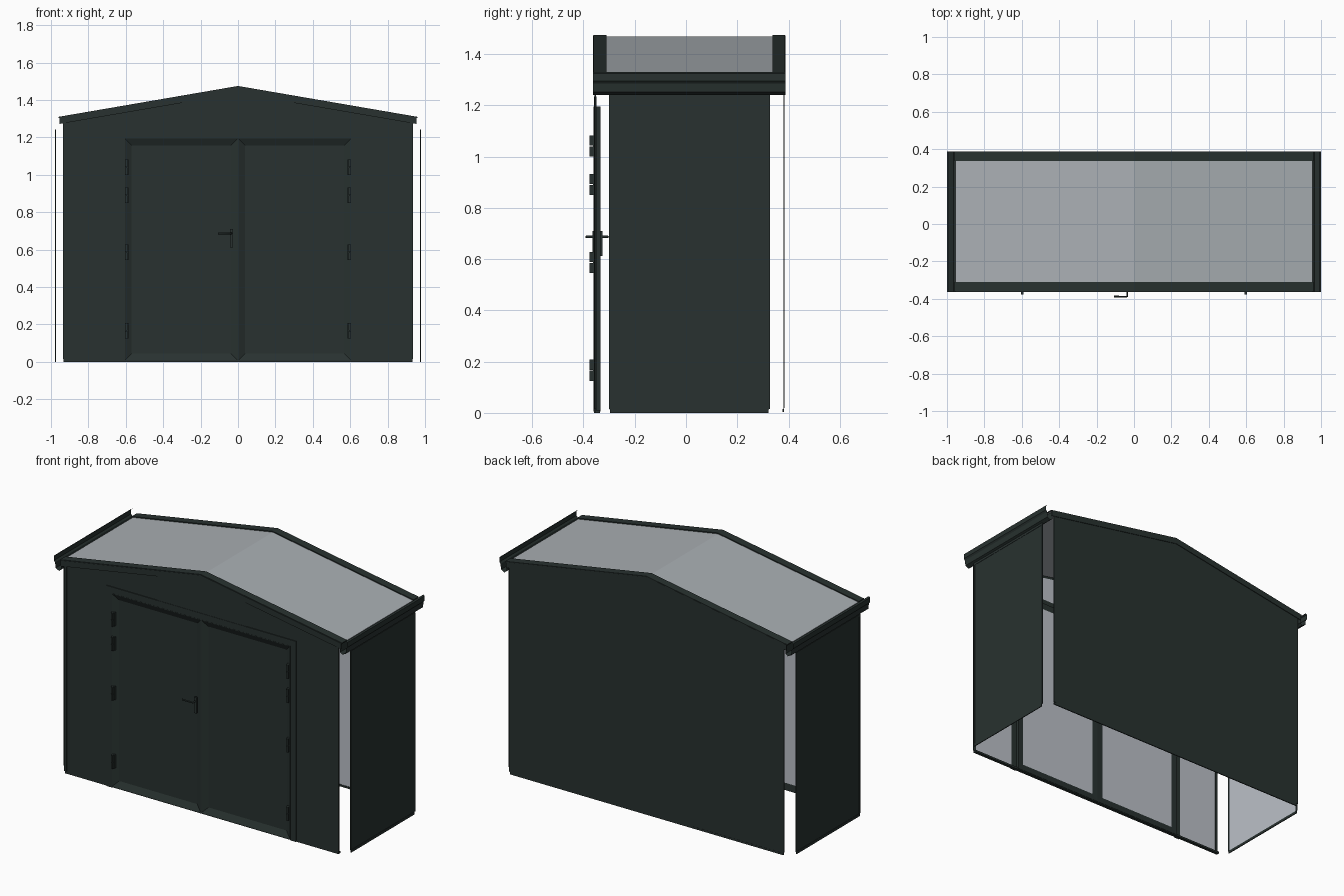
import bpy, bmesh
from mathutils import Vector

cube = bpy.data.objects.get("Cube")
if cube:
    bpy.data.objects.remove(cube, do_unlink=True)


def material(name, rgb):
    m = bpy.data.materials.new(name)
    m.use_nodes = True
    m.diffuse_color = (*rgb, 1)
    m.node_tree.nodes["Principled BSDF"].inputs["Base Color"].default_value = (*rgb, 1)
    return m


DARK = material("anthracite", (0.021, 0.031, 0.029))
LIGHT = material("pale_grey_lining", (0.50, 0.53, 0.58))
ROOF = material("roof_grey", (0.40, 0.43, 0.455))


def finish(name, bm, *mats):
    mesh = bpy.data.meshes.new(name)
    bm.to_mesh(mesh)
    bm.free()
    for m in mats:
        mesh.materials.append(m)
    ob = bpy.data.objects.new(name, mesh)
    bpy.context.collection.objects.link(ob)


def prism_mesh(outline, y0, y1):
    """Solid from an outline in x and z, running from y0 to y1."""
    bm = bmesh.new()
    face = bm.faces.new([bm.verts.new((x, y0, z)) for x, z in outline])
    new = bmesh.ops.extrude_face_region(bm, geom=[face])["geom"]
    for v in new:
        if isinstance(v, bmesh.types.BMVert):
            v.co.y = y1
    bmesh.ops.recalc_face_normals(bm, faces=bm.faces)
    bm.normal_update()
    return bm


def prism(name, outline, y0, y1, mat=DARK, lining=None):
    """Prism whose faces turned along the lining direction are pale."""
    bm = prism_mesh(outline, y0, y1)
    if lining:
        for f in bm.faces:
            f.material_index = int(f.normal.dot(Vector(lining)) > 0.7)
    finish(name, bm, mat, LIGHT)


def box(name, x, y, z, lining=None):
    (x0, x1), (z0, z1) = sorted(x), z
    prism(name, [(x0, z0), (x1, z0), (x1, z1), (x0, z1)], *y, lining=lining)


def roof_z(x, drop=0.0):
    return 1.472 - 0.172 * abs(x) - drop


def chevron(half, top, bottom):
    """Gable-shaped band following both roof slopes."""
    upper = [(x, roof_z(x, top)) for x in (-half, 0, half)]
    lower = [(x, roof_z(x, bottom)) for x in (half, 0, -half)]
    return upper + lower


WALL = 0.932
FRONT, BACK = -0.354, 0.383
DOOR, DOOR_TOP = 0.608, 1.196
JAMB, HEAD = 0.645, 1.235
INWARD, OUTWARD = (0, 1, 0), (0, -1, 0)

# Front wall: gable piece over the doors and an L-shaped panel on each side
prism("front_gable", [(-0.3, HEAD), (0.3, HEAD), (0.3, roof_z(0.3, 0.02)),
                      (0, roof_z(0, 0.02)), (-0.3, roof_z(0.3, 0.02))],
      FRONT - 0.003, FRONT + 0.002, lining=INWARD)

for s, side in ((-1, "right"), (1, "left")):
    shape = [(JAMB, 0.012), (WALL, 0.012), (WALL, roof_z(WALL, 0.02)),
             (0.3, roof_z(0.3, 0.02)), (0.3, HEAD), (JAMB, HEAD)]
    prism(f"front_panel_{side}", [(s * x, z) for x, z in shape],
          FRONT, FRONT + 0.002, lining=INWARD)

# Back wall: one wide and one narrow sheet meeting at a seam
SEAM = -0.32
back_z = [(SEAM, roof_z(SEAM, 0.02)), (SEAM, 0.012)]
prism("back_panel_wide", [(WALL, 0.012), (WALL, roof_z(WALL, 0.02)),
                          (0, roof_z(0, 0.02))] + back_z,
      BACK - 0.003, BACK, lining=OUTWARD)
prism("back_panel_narrow", [(-WALL, 0.012), (-WALL, roof_z(WALL, 0.02))] + back_z,
      BACK - 0.003, BACK - 0.001, lining=OUTWARD)

# Base rails
box("front_base_rail", (-WALL, WALL), (FRONT, -0.335), (0, 0.012))
box("back_base_rail", (-WALL, WALL), (BACK - 0.006, BACK), (0.004, 0.016))

# Door frame
for s, side in ((-1, "right"), (1, "left")):
    box(f"door_jamb_{side}", (s * DOOR, s * JAMB), (-0.359, -0.35), (0, HEAD))
box("door_head", (-DOOR, DOOR), (-0.359, -0.35), (DOOR_TOP, HEAD))


def door(name, x0, x1):
    """Leaf with a sloping rim around a sunken panel, pale inside."""
    bm = prism_mesh([(x0, 0.006), (x1, 0.006), (x1, DOOR_TOP), (x0, DOOR_TOP)],
                    -0.36, -0.333)
    front = [f for f in bm.faces if f.normal.y < -0.9]
    back = [f for f in bm.faces if f.normal.y > 0.9]
    bmesh.ops.inset_individual(bm, faces=front, thickness=0.004, depth=0)
    bmesh.ops.inset_individual(bm, faces=front, thickness=0.05, depth=-0.018)
    bmesh.ops.inset_individual(bm, faces=back, thickness=0.055, depth=-0.002)
    for f in back:
        f.material_index = 1
    finish(name, bm, DARK, LIGHT)


door("door_right", -DOOR, 0)
door("door_left", 0, DOOR)

# Hinges: a plate and a two-part knuckle
for s, side in ((-1, "right"), (1, "left")):
    for i, z in enumerate((0.125, 0.545, 0.85, 1.0)):
        x = s * 0.597
        box(f"hinge_plate_{side}_{i}", (x - 0.011, x + 0.011), (-0.363, -0.352),
            (z, z + 0.083))
        for j in range(2):
            low = z + j * 0.043
            box(f"hinge_knuckle_{side}_{i}_{j}", (x - 0.006, x + 0.006),
                (-0.376, -0.362), (low, low + 0.04))


# Door handle, outside and inside
def lever(name, path):
    curve = bpy.data.curves.new(name, "CURVE")
    curve.dimensions = "3D"
    curve.bevel_depth = 0.005
    curve.bevel_resolution = 2
    curve.use_fill_caps = True
    spline = curve.splines.new("POLY")
    spline.points.add(len(path) - 1)
    for p, co in zip(spline.points, path):
        p.co = (*co, 1)
    curve.materials.append(DARK)
    bpy.context.collection.objects.link(bpy.data.objects.new(name, curve))


GRIP = -0.036
for place, start, end in (("outer", -0.352, -0.388), ("inner", -0.336, -0.306)):
    lever(f"handle_lever_{place}", [(GRIP, start, 0.687), (GRIP, end, 0.687),
                                   (-0.108, end, 0.687)])
    plate = sorted((start, start + (end - start) * 0.35))
    box(f"handle_plate_{place}", (GRIP - 0.008, GRIP + 0.008), plate, (0.612, 0.71))

# Gutter cross-section, measured outward from the centre
GUTTER = [(0.95, 1.3), (0.95, 1.252), (0.965, 1.24), (0.988, 1.252),
          (0.992, 1.285), (1.0, 1.295), (1.0, 1.325), (0.99, 1.33)]

for s, side in ((-1, "right"), (1, "left")):
    # Thin side wall standing clear of the corners, with a raised border
    box(f"side_panel_{side}", (s * 0.975, s * 0.977), (-0.298, 0.323), (0.014, 1.24),
        lining=(-s, 0, 0))
    edge = (s * 0.974, s * 0.979)
    box(f"side_base_rail_{side}", edge, (-0.296, 0.321), (0, 0.016))
    box(f"side_top_rail_{side}", edge, (-0.3, 0.325), (1.228, 1.242))
    for end, y in (("front", -0.301), ("back", 0.315)):
        box(f"side_edge_{end}_{side}", edge, (y, y + 0.012), (0.016, 1.24))

    # Folded corner strips on the front and back walls
    corner = (s * 0.918, s * 0.936)
    box(f"front_corner_{side}", corner, (FRONT - 0.003, FRONT + 0.003), (0.015, 1.285))
    box(f"back_corner_{side}", corner, (BACK - 0.003, BACK + 0.001), (0.02, 1.285))

    # Roof sheet on this slope
    slope = [(0, roof_z(0, 0.004)), (s * 0.955, roof_z(0.955, 0.004)),
             (s * 0.955, roof_z(0.955, 0.007)), (0, roof_z(0, 0.007))]
    prism(f"roof_sheet_{side}", slope, -0.35, 0.38, ROOF)

    # Gutter sheet along the eave
    bm = bmesh.new()
    rows = [[bm.verts.new((s * x, y, z)) for x, z in GUTTER] for y in (-0.363, 0.388)]
    for a, b, c, d in zip(rows[0], rows[0][1:], rows[1][1:], rows[1]):
        bm.faces.new((a, b, c, d) if s < 0 else (d, c, b, a))
    finish(f"gutter_{side}", bm, DARK)

# Verge trims: flat cap over the roof edge and a hanging lip
for end, cap, lip in (("front", (-0.36, -0.31), (-0.363, -0.357)),
                      ("back", (0.337, 0.387), (0.384, 0.388))):
    prism(f"verge_cap_{end}", chevron(0.96, -0.003, 0.003), *cap)
    prism(f"verge_lip_{end}", chevron(0.955, 0.0, 0.036), *lip)
